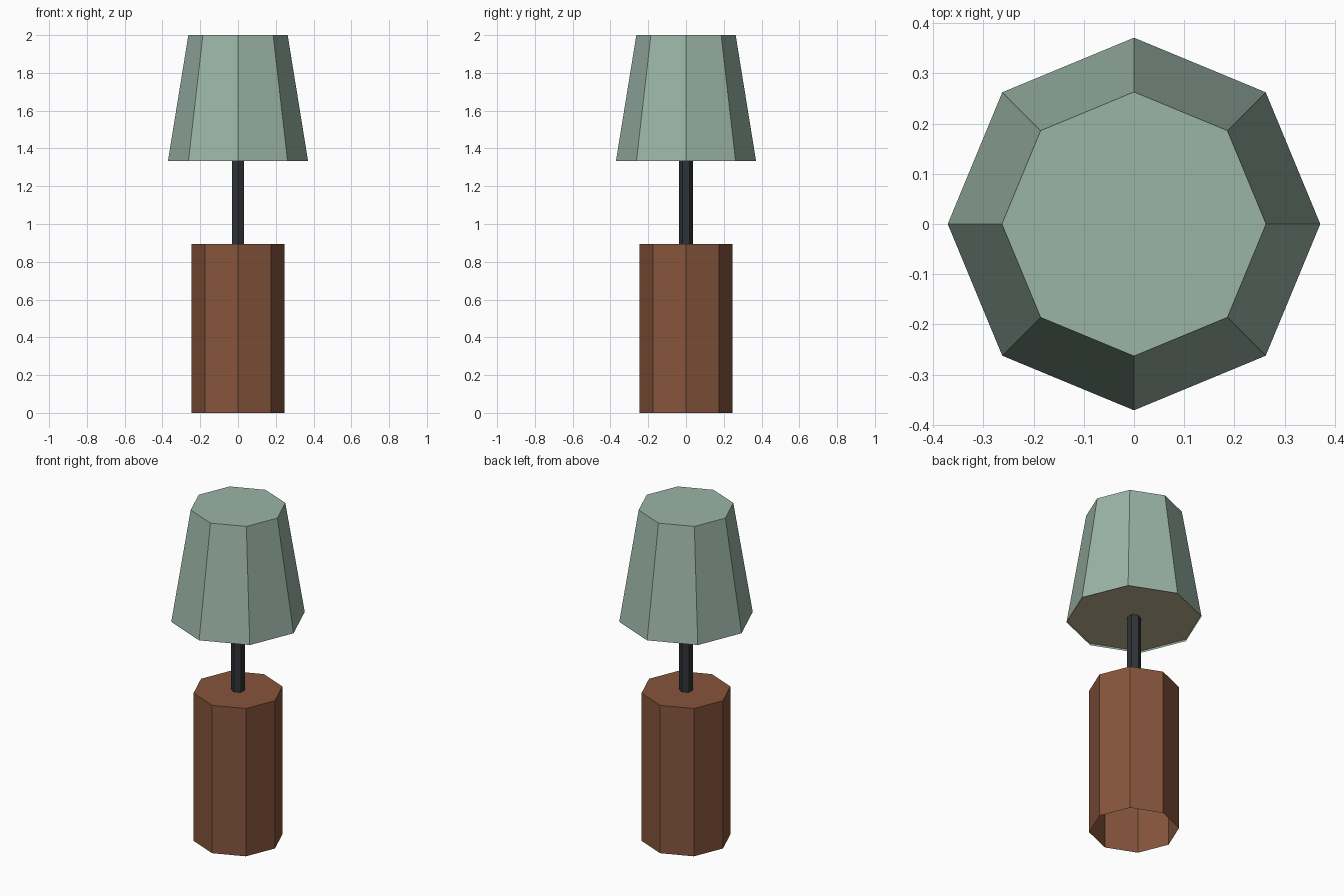
import bpy, bmesh
from math import sin, cos, tau

if "Cube" in bpy.data.objects:
    bpy.data.objects.remove(bpy.data.objects["Cube"])


def material(name, rgb):
    m = bpy.data.materials.new(name)
    m.diffuse_color = (*rgb, 1)
    m.use_nodes = True
    m.node_tree.nodes["Principled BSDF"].inputs["Base Color"].default_value = m.diffuse_color
    return m


def prism(name, sides, rings, mat, cap_top=False):
    """Stack of (radius, z) rings with one corner on the y axis, optionally capped on top."""
    bm = bmesh.new()
    loops = [[bm.verts.new((r * sin(tau * i / sides), -r * cos(tau * i / sides), z))
              for i in range(sides)] for r, z in rings]
    for low, high in zip(loops, loops[1:]):
        for i in range(sides):
            j = (i + 1) % sides
            bm.faces.new((low[i], low[j], high[j], high[i]))
    if cap_top:
        bm.faces.new(loops[-1])
    mesh = bpy.data.meshes.new(name)
    bm.to_mesh(mesh)
    bm.free()
    mesh.materials.append(mat)
    obj = bpy.data.objects.new(name, mesh)
    bpy.context.collection.objects.link(obj)
    return obj


brown = material("brown", (0.24, 0.09, 0.045))
black = material("black", (0.03, 0.033, 0.038))
green = material("sage_green", (0.33, 0.46, 0.39))
cream = material("warm_cream", (0.5, 0.44, 0.27))

# Hollow base, open underneath
prism("base", 8, [(0.247, 0), (0.247, 0.893)], brown, cap_top=True)

# Hexagonal stem from base to diffuser
prism("stem", 6, [(0.038, 0.893), (0.038, 1.343)], black)

# Tapered shade with closed top
prism("shade", 8, [(0.371, 1.333), (0.263, 2.0)], green, cap_top=True)

# Diffuser panel just inside the shade's lower rim, facing down
diffuser = prism("diffuser", 8, [(0.369, 1.343)], cream, cap_top=True)
diffuser.data.flip_normals()
